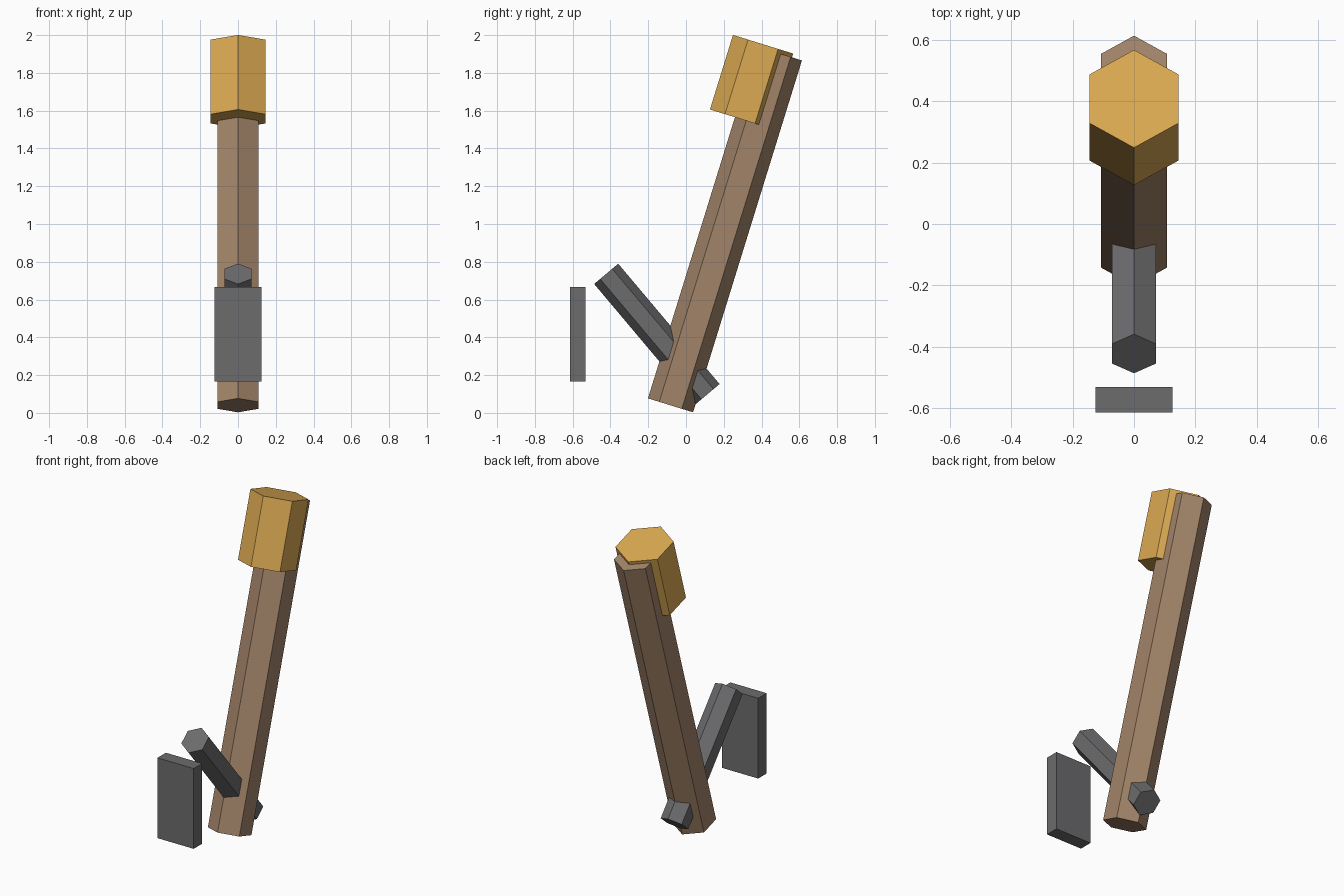
import bpy
from mathutils import Vector, Matrix

cube = bpy.data.objects.get("Cube")
if cube:
    bpy.data.objects.remove(cube, do_unlink=True)


def material(name, color):
    mat = bpy.data.materials.new(name)
    mat.use_nodes = True
    mat.diffuse_color = (*color, 1)
    mat.node_tree.nodes["Principled BSDF"].inputs["Base Color"].default_value = (*color, 1)
    return mat


wood = material("brown wood", (0.36, 0.23, 0.14))
gold = material("golden yellow", (0.71, 0.40, 0.085))
steel = material("dark grey", (0.15, 0.15, 0.155))


def hex_bar(name, base, length, radius, tilt, mat):
    """Six-sided bar rising from base, tilted about the x axis."""
    axis = Matrix.Rotation(tilt, 3, 'X') @ Vector((0, 0, 1))
    bpy.ops.mesh.primitive_cylinder_add(
        vertices=6, radius=radius, depth=length,
        location=Vector(base) + axis * length / 2, rotation=(tilt, 0, 0))
    bar = bpy.context.object
    bar.name = name
    bar.data.materials.append(mat)
    return bar


# Leaning shaft with its wider cap
hex_bar("shaft", (0, -0.082, 0.04), 1.95, 0.125, -0.3, wood)
hex_bar("cap", (0, 0.286, 1.557), 0.413, 0.1667, -0.3, gold)

# Cross bar running through the foot of the shaft
hex_bar("cross_bar", (0, 0.114, 0.099), 0.833, 0.0833, 0.7, steel)

# Upright plate floating in front
bpy.ops.mesh.primitive_cube_add(size=1, location=(0, -0.573, 0.417))
plate = bpy.context.object
plate.name = "front_plate"
plate.scale = (0.25, 0.083, 0.5)
plate.data.materials.append(steel)
